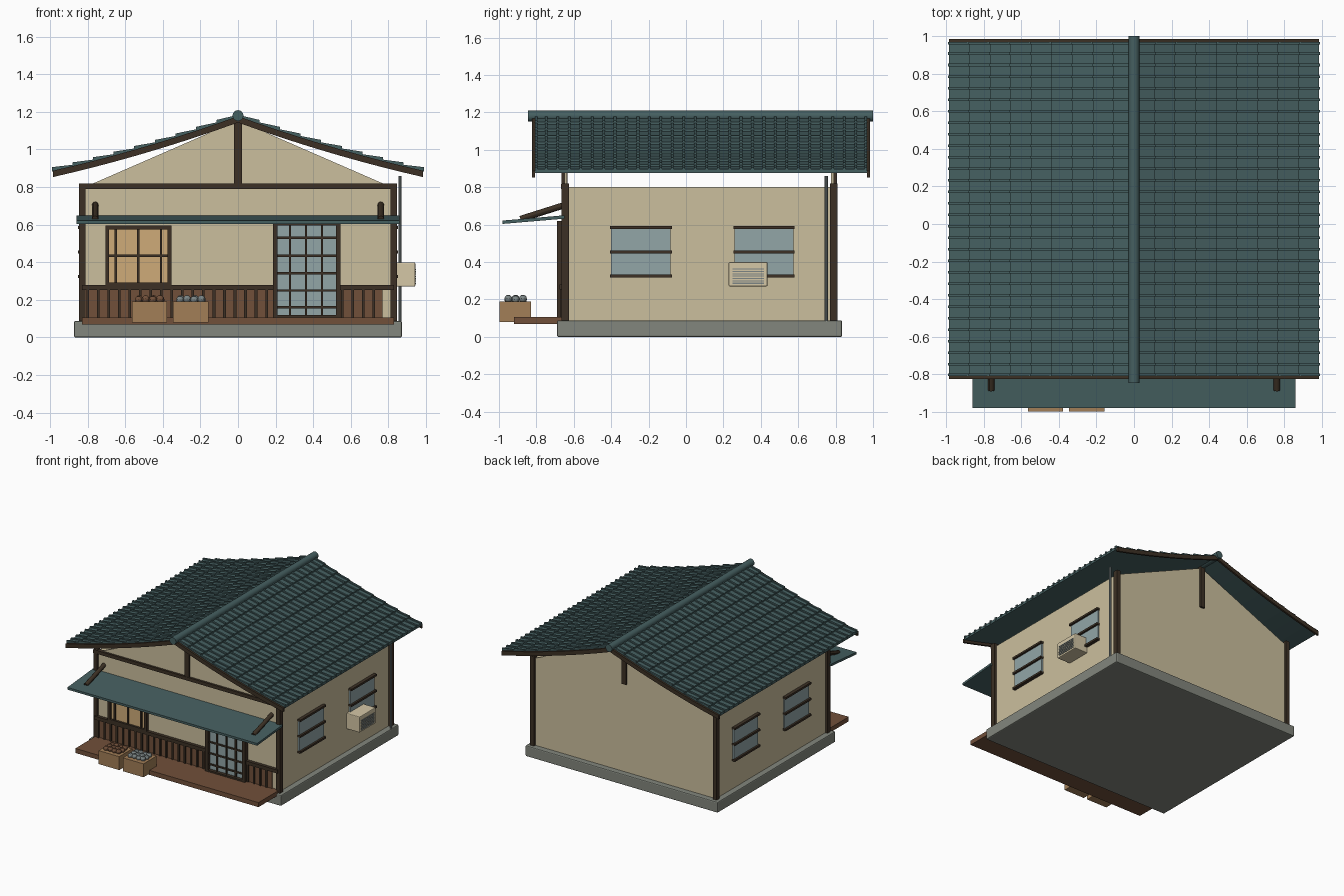
import bpy, bmesh, math
from mathutils import Vector

if "Cube" in bpy.data.objects:
    bpy.data.objects.remove(bpy.data.objects["Cube"])


def material(name, r, g, b):
    m = bpy.data.materials.new(name)
    m.diffuse_color = (r, g, b, 1)
    m.use_nodes = True
    m.node_tree.nodes["Principled BSDF"].inputs["Base Color"].default_value = m.diffuse_color
    return m


PLASTER = material("cream plaster", .60, .52, .34)
TEAL = material("teal tile", .060, .115, .118)
TIMBER = material("dark timber", .045, .030, .018)
BROWN = material("brown boards", .165, .080, .042)
AMBER = material("amber paper", .62, .41, .19)
CRATE = material("crate wood", .36, .21, .095)
GLASS = material("pale blue glass", .29, .38, .39)
STONE = material("grey stone", .225, .24, .205)
METAL = material("blue grey metal", .20, .235, .235)
IVORY = material("ivory casing", .66, .57, .38)


def finish(name, bm, mat, bevel=0):
    bmesh.ops.recalc_face_normals(bm, faces=bm.faces)
    me = bpy.data.meshes.new(name)
    bm.to_mesh(me)
    bm.free()
    ob = bpy.data.objects.new(name, me)
    bpy.context.collection.objects.link(ob)
    me.materials.append(mat)
    if bevel:
        mod = ob.modifiers.new("bevel", 'BEVEL')
        mod.width, mod.segments = bevel, 2
    return ob


def smooth(ob):
    for p in ob.data.polygons:
        p.use_smooth = True
    bpy.context.view_layer.objects.active = ob
    ob.select_set(True)
    bpy.ops.object.shade_smooth_by_angle()
    ob.select_set(False)


def add_prism(bm, profile, a, b, axis='y'):
    """Extrude a closed profile from a to b along y (xz profile) or x (yz profile)."""
    put = (lambda p, t: (p[0], t, p[1])) if axis == 'y' else (lambda p, t: (t, p[0], p[1]))
    r0, r1 = ([bm.verts.new(put(p, t)) for p in profile] for t in (a, b))
    bm.faces.new(r0)
    bm.faces.new(r1[::-1])
    n = len(profile)
    for i in range(n):
        j = (i + 1) % n
        bm.faces.new((r0[i], r1[i], r1[j], r0[j]))


def boxes(name, mat, items, bevel=0):
    """One object from boxes given as (x0, x1, y0, y1, z0, z1)."""
    bm = bmesh.new()
    for x0, x1, y0, y1, z0, z1 in items:
        add_prism(bm, [(x0, z0), (x1, z0), (x1, z1), (x0, z1)], y0, y1)
    return finish(name, bm, mat, bevel)


def rod(name, mat, a, b, r, sides=16):
    a, b = Vector(a), Vector(b)
    d = b - a
    bm = bmesh.new()
    bmesh.ops.create_cone(bm, cap_ends=True, segments=sides, radius1=r, radius2=r, depth=d.length)
    bm.transform(d.to_track_quat('Z', 'Y').to_matrix().to_4x4())
    bmesh.ops.translate(bm, verts=bm.verts, vec=(a + b) / 2)
    ob = finish(name, bm, mat)
    smooth(ob)
    return ob


# Foundation and wall body
boxes("foundation", STONE, [(-.872, .872, -.69, .835, 0, .088)], .008)
boxes("walls", PLASTER, [(-.825, .825, -.65, .79, .08, .80)])
for name, y in (("front_gable", -.65), ("back_gable", .775)):
    bm = bmesh.new()
    add_prism(bm, [(-.815, .80), (.815, .80), (0, 1.155)], y, y + .015)
    finish(name, bm, PLASTER)

# Timber frame
boxes("corner_posts", TIMBER, [(s * .828 - .017, s * .828 + .017, y - .02, y + .02, .085, .82)
                               for s in (-1, 1) for y in (-.645, .79)])
boxes("king_posts", TIMBER, [(-.02, .02, y - .016, y + .016, .81, 1.165) for y in (-.65, .79)])
boxes("front_beam", TIMBER, [(-.845, .845, -.668, -.635, .79, .818)])

# Curved roof: height of the deck line at a given x
HALF, COURSES, ROWS = .985, 9, 29
Y0, Y1 = -.808, .968


def roof_z(x):
    t = abs(x) / HALF
    return 1.175 - .29 * t - .066 * t * (1 - t)


# Stepped tile courses and the ribs running down the slope
tiles, ribs, barge = bmesh.new(), bmesh.new(), bmesh.new()
pitch = (Y1 - Y0) / ROWS
for s in (-1, 1):
    for i in range(COURSES):
        xa, xb = HALF * i / COURSES, HALF * (i + 1) / COURSES
        za, zb = roof_z(xa), roof_z(xb)
        add_prism(tiles, [(s * xa, za), (s * xb, zb + .012), (s * xb, zb - .01),
                          (s * xa, za - .01)], Y0, Y1)
        for k in range(ROWS + 1):
            y = min(max(Y0 + k * pitch, Y0 + .007), Y1 - .007)
            add_prism(ribs, [(s * (xa + .004), za - .002), (s * (xa + .004), za + .008),
                             (s * (xb + .005), zb + .021), (s * (xb + .005), zb - .002)],
                      y - .007, y + .007)
    # Barge boards follow the same curve
    xs = [HALF * i / COURSES for i in range(COURSES + 1)]
    outline = [(s * x, roof_z(x) + .002) for x in xs] + [(s * x, roof_z(x) - .032) for x in xs[::-1]]
    for y in (Y0 - .016, Y1):
        add_prism(barge, outline, y, y + .016)
finish("roof_tiles", tiles, TEAL)
finish("tile_ribs", ribs, TEAL)
finish("barge_boards", barge, TIMBER)
rod("ridge_cap", TEAL, (0, -.845, 1.18), (0, 1.0, 1.18), .029)

# Front awning with round brackets
bm = bmesh.new()
add_prism(bm, [(-.98, .604), (-.98, .622), (-.65, .65), (-.65, .632)], -.86, .86, 'x')
finish("awning", bm, TEAL)
for s in (-1, 1):
    rod("awning_bracket", TIMBER, (s * .76, -.885, .63), (s * .76, -.645, .706), .017, 12)

# Porch deck
boxes("porch_deck", BROWN, [(-.83, .83, -.92, -.64, .07, .107)])

# Wainscot panels, slats and rail
boxes("wainscot", BROWN, [(-.815, .19, -.66, -.645, .105, .255), (.54, .77, -.66, -.645, .105, .255)])
slat_x = [-.80 + .056 * i for i in range(18)] + [.555 + .056 * i for i in range(4)]
boxes("wainscot_slats", TIMBER, [(x - .007, x + .007, -.67, -.655, .105, .255) for x in slat_x])
boxes("wainscot_rail", TIMBER, [(-.83, .19, -.677, -.645, .252, .28), (.54, .83, -.677, -.645, .252, .28)])


def lattice(name, pane_mat, x0, x1, z0, z1, vs, hs, w, y):
    """Glazed panel on the front wall with frame and glazing bars."""
    boxes(name + "_pane", pane_mat, [(x0 + .01, x1 - .01, -.662, -.645, z0, z1)])
    frame = [(x0, x0 + w, y, -.645, z0, z1), (x1 - w, x1, y, -.645, z0, z1),
             (x0, x1, y, -.645, z1 - w, z1), (x0, x1, y, -.645, z0, z0 + w * .6)]
    boxes(name + "_frame", TIMBER, frame)
    bars = [(x - .006, x + .006, -.672, -.65, z0, z1) for x in vs]
    bars += [(x0, x1, -.671, -.65, z - .006, z + .006) for z in hs]
    boxes(name + "_bars", TIMBER, bars)


lattice("front_window", AMBER, -.705, -.355, .28, .595, (-.65, -.53, -.41), (.435,), .02, -.68)
lattice("front_door", GLASS, .185, .545, .105, .62, (.277, .362, .447),
        (.16, .25, .342, .435, .53), .024, -.69)

# Side windows with horizontal guard bars
panes, bars = [], []
for s in (-1, 1):
    for y0, y1 in ((-.40, -.082), (.26, .575)):
        xs = sorted((s * .815, s * .836))
        xb = sorted((s * .82, s * .852))
        panes.append((*xs, y0, y1, .325, .585))
        bars += [(*xb, y0 - .006, y1 + .006, z - .008, z + .008) for z in (.325, .455, .585)]
boxes("side_window_panes", GLASS, panes)
boxes("side_window_bars", TIMBER, bars)

# Air conditioner and drain pipe on the right wall
boxes("air_conditioner", IVORY, [(.82, .943, .228, .436, .27, .40)], .006)
boxes("vent_slats", METAL, [(.94, .947, .248, .416, z - .003, z + .003)
                            for z in [.287 + .0125 * i for i in range(7)]])
rod("drain_pipe", METAL, (.862, .75, .085), (.862, .75, .86), .009, 10)

# Produce crates
for side, x0, mat in (("left", -.565, BROWN), ("right", -.345, METAL)):
    boxes(side + "_crate", CRATE, [(x0, x0 + .187, -.998, -.828, .08, .19)])
    bm = bmesh.new()
    for i in range(4):
        for j in range(3):
            n = len(bm.verts)
            new = bmesh.ops.create_uvsphere(bm, u_segments=10, v_segments=6, radius=.021)["verts"]
            bmesh.ops.translate(bm, verts=new, vec=(x0 + .036 + .038 * i + .004 * (j % 2),
                                                    -.95 + .039 * j, .200 + .004 * ((i + j) % 2)))
    smooth(finish(side + "_produce", bm, mat))
